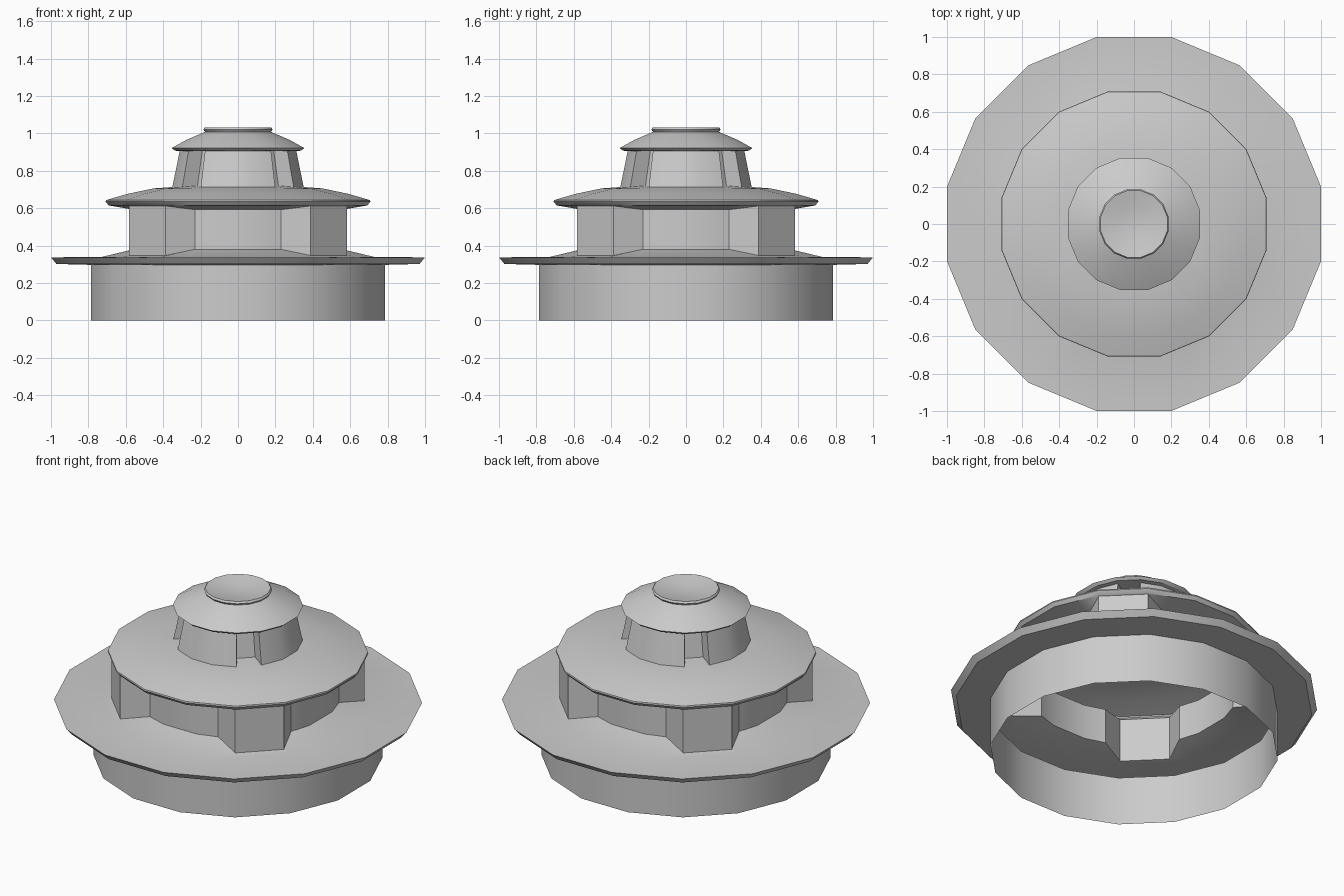
import bpy, math

if "Cube" in bpy.data.objects:
    bpy.data.objects.remove(bpy.data.objects["Cube"])

HALF = math.radians(11.25)


def polar(r, deg, z):
    a = math.radians(deg)
    return (r * math.cos(a), r * math.sin(a), z)


def shaped(corner_r, corner_z, rest_r, rest_z, split_deg):
    """Ring with the diagonal sides at one radius and the cardinal sides at another.
    split_deg is where the cardinal wall starts, measured from 45 degrees."""
    pts = []
    for q in range(4):
        b = 90 * q + 45
        pts += [polar(corner_r, b - 11.25, corner_z), polar(corner_r, b + 11.25, corner_z),
                polar(rest_r, b + split_deg, rest_z), polar(rest_r, b + 33.75, rest_z),
                polar(rest_r, b + 56.25, rest_z), polar(rest_r, b + 90 - split_deg, rest_z)]
    return pts


def plain(r, z):
    """16-sided ring, with extra points on the edges so it joins the shaped rings."""
    pts = []
    for q in range(4):
        b = 90 * q + 45
        mid = r * math.cos(HALF)
        pts += [polar(r, b - 11.25, z), polar(r, b + 11.25, z), polar(mid, b + 22.5, z),
                polar(r, b + 33.75, z), polar(r, b + 56.25, z), polar(mid, b + 67.5, z)]
    return pts


def loft(name, rings, tip_z=None):
    n = 24
    verts = [p for ring in rings for p in ring]
    faces = [(k * n + i, k * n + (i + 1) % n, (k + 1) * n + (i + 1) % n, (k + 1) * n + i)
             for k in range(len(rings) - 1) for i in range(n)]
    if tip_z is not None:
        verts.append((0, 0, tip_z))
        s = (len(rings) - 1) * n
        faces += [(s + i, s + (i + 1) % n, len(verts) - 1) for i in range(n)]
    mesh = bpy.data.meshes.new(name)
    mesh.from_pydata(verts, [], faces)
    mesh.update()
    ob = bpy.data.objects.new(name, mesh)
    bpy.context.collection.objects.link(ob)
    bpy.ops.object.select_all(action='DESELECT')
    ob.select_set(True)
    bpy.context.view_layer.objects.active = ob
    bpy.ops.object.shade_smooth_by_angle(angle=math.radians(28))
    return ob


# Rings shared between neighbouring parts
lower_foot = shaped(0.70, 0.347, 0.57, 0.38, 21.1)
lower_head = shaped(0.70, 0.612, 0.57, 0.592, 21.1)
upper_foot = shaped(0.26, 0.72, 0.358, 0.713, 11.25)
upper_head = shaped(0.23, 0.905, 0.318, 0.905, 11.25)

# Open base drum with the wide flange
loft("base_flange", [plain(0.80, 0), plain(0.80, 0.297), plain(0.99, 0.302),
                     plain(1.0195, 0.337), plain(0.74, 0.34), lower_foot])

# Lower storey with four diagonal piers
loft("lower_storey", [lower_foot, lower_head])

# Domed middle roof
loft("middle_roof", [lower_head, plain(0.705, 0.615), plain(0.722, 0.635), plain(0.72, 0.643),
                     plain(0.60, 0.677), plain(0.46, 0.706), upper_foot])

# Tapered upper storey with four diagonal slots
loft("upper_storey", [upper_foot, upper_head])

# Upper roof
loft("upper_roof", [upper_head, plain(0.345, 0.908), plain(0.361, 0.922), plain(0.28, 0.966),
                    plain(0.18, 1.008)])

# Dished cap
loft("top_cap", [plain(0.18, 1.008), plain(0.189, 1.02), plain(0.182, 1.031),
                 plain(0.165, 1.028), plain(0.09, 1.012)], tip_z=1.005)
